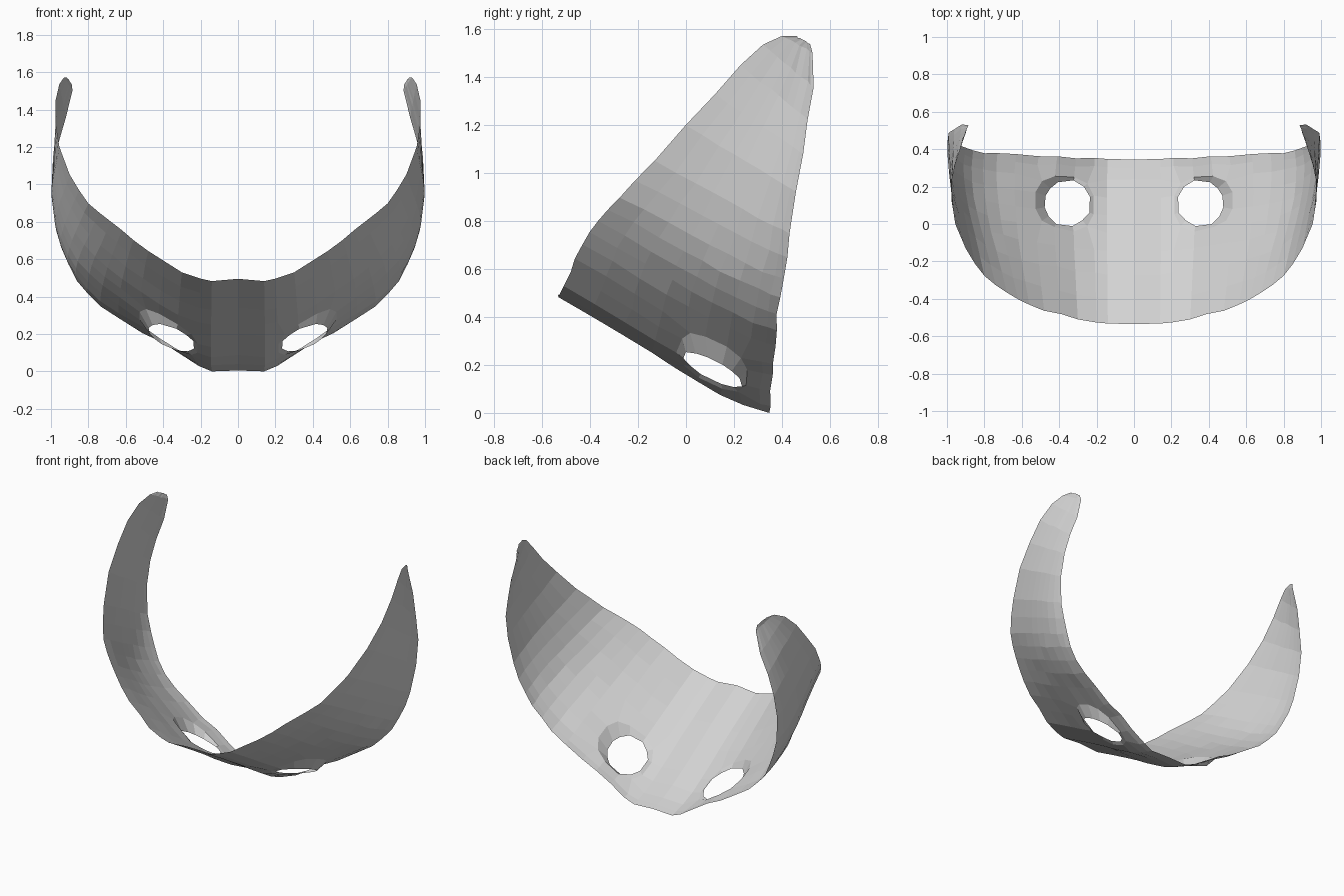
import bpy
import bmesh
import math
import random
from mathutils import Vector

random.seed(4)

default_cube = bpy.data.objects.get("Cube")
if default_cube:
    bpy.data.objects.remove(default_cube, do_unlink=True)

# One matte grey for the whole shell
grey = bpy.data.materials.new("light_grey")
grey.use_nodes = True
colour = (0.65, 0.65, 0.65, 1)
grey.diffuse_color = colour
grey.node_tree.nodes["Principled BSDF"].inputs["Base Color"].default_value = colour

# Front edge of the left half, from the middle out to the strap tip
FRONT_EDGE = [
    (0, -.535, .495), (.14, -.53, .485), (.2, -.525, .495), (.3, -.51, .53),
    (.39, -.48, .585), (.48, -.46, .645), (.56, -.43, .705), (.62, -.4, .755),
    (.68, -.37, .8), (.74, -.33, .85), (.8, -.28, .9), (.85, -.21, .97),
    (.9, -.13, 1.05), (.955, 0, 1.2), (.975, .12, 1.33), (.975, .23, 1.45),
    (.955, .32, 1.535), (.93, .4, 1.575), (.915, .46, 1.57),
]
# Rear edge, matched point by point with the front edge
REAR_EDGE = [
    (0, .345, .005), (.14, .345, 0), (.21, .35, .027), (.31, .35, .095),
    (.41, .36, .155), (.51, .36, .205), (.63, .37, .28), (.73, .375, .345),
    (.8, .38, .41), (.86, .39, .485), (.9, .405, .56), (.94, .42, .65),
    (.97, .43, .75), (.995, .46, .92), (.99, .49, 1.08), (.96, .51, 1.22),
    (.92, .53, 1.36), (.885, .53, 1.5), (.89, .52, 1.54),
]
# Rows from front to rear, each with its outward offset near the nose
ROWS = {0: 0, .15: -.02, .3: -.02, .44: 0, .55: .012,
        .66: .022, .77: .028, .88: .025, .95: .012, 1: 0}
EYE_COLUMNS = (2, 5)
EYE_ROWS = (4, 7)
EYE_CENTRE = Vector((.355, .11, .18))
EYE_RADIUS = .122


def shell_point(front, rear, s, nose_offset):
    """Point between the two edges, shaped by the nose, brow and cheek."""
    point = Vector(front).lerp(Vector(rear), s)
    outward = Vector((point.x, 0, point.z - 1)).normalized()
    bow = s * (1 - s)
    nose = nose_offset * max(0, 1 - point.z)
    brow = .08 * bow * max(0, 1 - abs(point.x - .35) / .3)
    cheek = .25 * bow * max(0, min(point.z, 1.2 - point.z))
    return point + outward * (nose + brow + cheek)


def eye_rim_point(point):
    """Move a point onto the tilted round rim of the eye hole."""
    angle = math.atan2(point.y - EYE_CENTRE.y, point.x - EYE_CENTRE.x)
    radius = EYE_RADIUS + random.uniform(-.006, .006)
    dx = radius * math.cos(angle)
    dy = radius * math.sin(angle)
    return EYE_CENTRE + Vector((dx, dy, .35 * dx - .47 * dy))


def in_eye(column, row):
    """True for grid points that touch the eye opening."""
    return (EYE_COLUMNS[0] <= column <= EYE_COLUMNS[1]
            and EYE_ROWS[0] <= row <= EYE_ROWS[1])


# Loft the half shell between its edges, leaving the eye open
bm = bmesh.new()
grid = []
eye_verts = set()
for column, (front, rear) in enumerate(zip(FRONT_EDGE, REAR_EDGE)):
    line = []
    for row, (s, nose_offset) in enumerate(ROWS.items()):
        point = shell_point(front, rear, s, nose_offset)
        if column > 0:
            # Slightly uneven, hand-cut surface
            point.y += random.uniform(-.004, .004)
            point.z = max(0, point.z + random.uniform(-.003, .003))
        vert = bm.verts.new(point)
        if in_eye(column, row):
            eye_verts.add(vert)
        line.append(vert)
    grid.append(line)

# Round off the corners of the opening
for column, column_step in zip(EYE_COLUMNS, (1, -1)):
    for row, row_step in zip(EYE_ROWS, (1, -1)):
        corner = grid[column][row]
        beside = grid[column + column_step][row].co + grid[column][row + row_step].co
        corner.co = corner.co.lerp(beside / 2, .65)

for column in range(len(grid) - 1):
    for row in range(len(ROWS) - 1):
        if in_eye(column, row) and in_eye(column + 1, row + 1):
            continue
        bm.faces.new((grid[column][row], grid[column][row + 1],
                      grid[column + 1][row + 1], grid[column + 1][row]))

# Draw the edge of the opening out into a short lip around the eye
eye_edges = [e for e in bm.edges
             if e.is_boundary and all(v in eye_verts for v in e.verts)]
lip = bmesh.ops.extrude_edge_only(bm, edges=eye_edges)
for item in lip["geom"]:
    if isinstance(item, bmesh.types.BMVert):
        item.co = eye_rim_point(item.co)

# Drop the unused points inside the opening
loose = [v for v in bm.verts if not v.link_faces]
bmesh.ops.delete(bm, geom=loose, context='VERTS')
bmesh.ops.recalc_face_normals(bm, faces=bm.faces)

mesh = bpy.data.meshes.new("mask_shell")
bm.to_mesh(mesh)
bm.free()
mesh.materials.append(grey)

mask = bpy.data.objects.new("mask_shell", mesh)
bpy.context.collection.objects.link(mask)

# Mirror the half shell across the middle
mirror = mask.modifiers.new("mirror_halves", 'MIRROR')
mirror.use_axis = (True, False, False)
mirror.merge_threshold = .001
